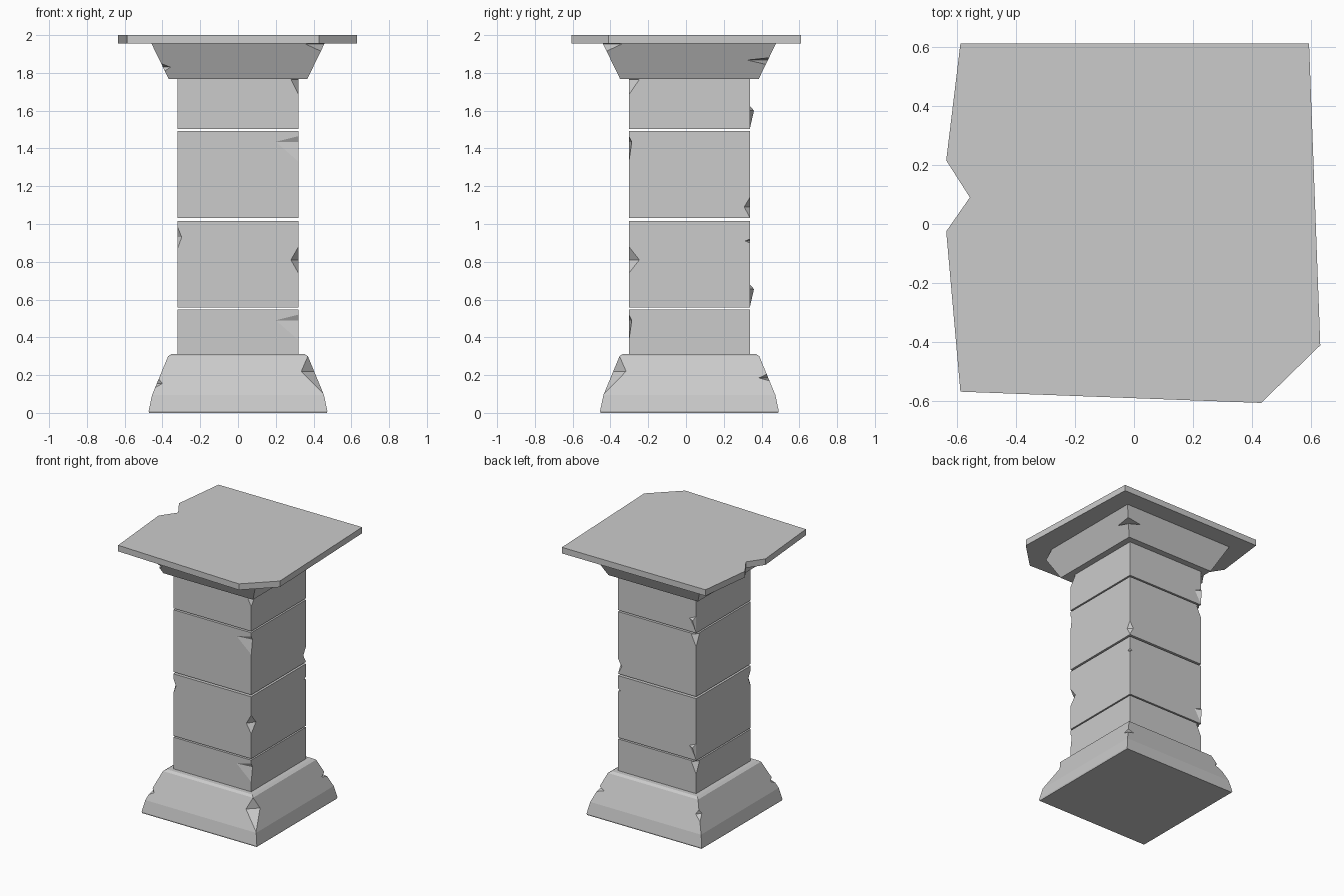
import bpy, bmesh
from mathutils import Vector

if "Cube" in bpy.data.objects:
    bpy.data.objects.remove(bpy.data.objects["Cube"])

CY = 0.018                      # pillar axis in y
X, YF, YB = 0.32, -0.302, 0.338  # shaft faces


def finish(name, bm):
    bmesh.ops.recalc_face_normals(bm, faces=bm.faces)
    me = bpy.data.meshes.new(name)
    bm.to_mesh(me)
    bm.free()
    ob = bpy.data.objects.new(name, me)
    bpy.context.collection.objects.link(ob)
    return ob


def stack(name, rings):
    """Solid from a list of (outline, z) rings with equal point counts."""
    bm = bmesh.new()
    loops = [[bm.verts.new((x, y, z)) for x, y in pts] for pts, z in rings]
    n = len(loops[0])
    for a, b in zip(loops, loops[1:]):
        for i in range(n):
            j = (i + 1) % n
            bm.faces.new((a[i], a[j], b[j], b[i]))
    bm.faces.new(loops[0][::-1])
    bm.faces.new(loops[-1])
    return finish(name, bm)


def square(h):
    return [(-h, CY - h), (h, CY - h), (h, CY + h), (-h, CY + h)]


def tetra(bm, pts):
    v = [bm.verts.new(p) for p in pts]
    fs = [bm.faces.new([v[i] for i in f]) for f in ((0, 1, 2), (0, 1, 3), (0, 2, 3), (1, 2, 3))]
    bmesh.ops.recalc_face_normals(bm, faces=fs)


def chip(ob, chips):
    """Knock wedges out of corners: edge points lo, hi and face points a, b."""
    bm = bmesh.new()
    for c in chips:
        lo, hi, a, b = map(Vector, c)
        m = (a + b) / 2
        tetra(bm, [m + (p - m) * 1.4 for p in (lo, hi, a, b)])
    cut = finish("chip_cutter", bm)
    cut.hide_render = True
    mod = ob.modifiers.new("chips", 'BOOLEAN')
    mod.operation, mod.object, mod.solver = 'DIFFERENCE', cut, 'EXACT'
    dg = bpy.context.evaluated_depsgraph_get()
    me = bpy.data.meshes.new_from_object(ob.evaluated_get(dg))
    ob.modifiers.clear()
    ob.data = me
    bpy.data.objects.remove(cut)


def edge_chip(sx, back, lo, mid, hi, dx, dy):
    """Wedge on a vertical shaft edge."""
    x, y = sx * X, YB if back else YF
    return ((x, y, lo), (x, y, hi), (x - sx * dx, y, mid),
            (x, y + (-dy if back else dy), mid))


def slope_chip(sx, sy, h, lo, mid, hi, d):
    """Wedge on the sloped corner edge of base or capital; h(z) is the half width."""
    def p(z, ix=0, iy=0):
        return (sx * (h(z) - ix), CY + sy * (h(z) - iy), z)
    return (p(lo), p(hi), p(mid, ix=d), p(mid, iy=d))


# flared base
base = stack("base", [(square(h), z) for h, z in
                      ((0.47, 0), (0.473, 0.01), (0.455, 0.095), (0.37, 0.30), (0.352, 0.312))])
hb = lambda z: 0.455 - (z - 0.095) * 0.415
chip(base, [slope_chip(1, -1, hb, 0.10, 0.22, 0.30, 0.068),
            slope_chip(-1, -1, hb, 0.135, 0.155, 0.18, 0.03),
            slope_chip(1, 1, hb, 0.17, 0.185, 0.205, 0.05),
            slope_chip(-1, 1, hb, 0.17, 0.21, 0.24, 0.03)])

# shaft blocks with open joints between them
spans = [(0.312, 0.547), (0.557, 1.017), (1.031, 1.492), (1.503, 1.77)]
blocks = [stack(f"shaft_block_{i + 1}", [(square(X), a), (square(X), b)])
          for i, (a, b) in enumerate(spans)]


def upper_chips(dz):
    return [edge_chip(1, False, 1.33 + dz, 1.435 + dz, 1.465 + dz, 0.12, 0.015),
            edge_chip(-1, True, 1.40 + dz, 1.485 + dz, 1.50 + dz, 0.04, 0.04)]


chip(blocks[0], upper_chips(-0.945))
chip(blocks[1], [edge_chip(1, False, 0.74, 0.81, 0.88, 0.04, 0.055),
                 edge_chip(-1, False, 0.87, 0.93, 0.985, 0.022, 0.03),
                 edge_chip(1, True, 0.90, 0.91, 0.92, 0.02, 0.025)])
chip(blocks[2], upper_chips(0) + [edge_chip(1, True, 1.035, 1.09, 1.14, 0.03, 0.03)])
chip(blocks[3], [edge_chip(1, False, 1.685, 1.765, 1.78, 0.04, 0.055)])

# small raised splinters on the back left edge
for i, dz in enumerate((0, -0.945)):
    bm = bmesh.new()
    tetra(bm, [(-X, YB, 1.505 + dz), (-X, YB, 1.625 + dz),
               (-0.26, YB - 0.002, 1.60 + dz), (-0.305, 0.36, 1.60 + dz)])
    finish(f"splinter_{i + 1}", bm)

# flared capital
capital = stack("capital", [(square(0.367), 1.768), (square(0.458), 1.955)])
hc = lambda z: 0.367 + (z - 1.768) * 0.487
chip(capital, [slope_chip(1, -1, hc, 1.915, 1.953, 1.965, 0.10),
               slope_chip(-1, -1, hc, 1.81, 1.83, 1.85, 0.04),
               slope_chip(1, 1, hc, 1.845, 1.868, 1.88, 0.11)])

# broken top slab
outline = [(-0.587, -0.567), (0.43, -0.605), (0.63, -0.41), (0.592, 0.61),
           (-0.587, 0.61), (-0.635, 0.215), (-0.555, 0.09), (-0.635, -0.025)]
stack("top_slab", [(outline, 1.955), (outline, 2.0)])
